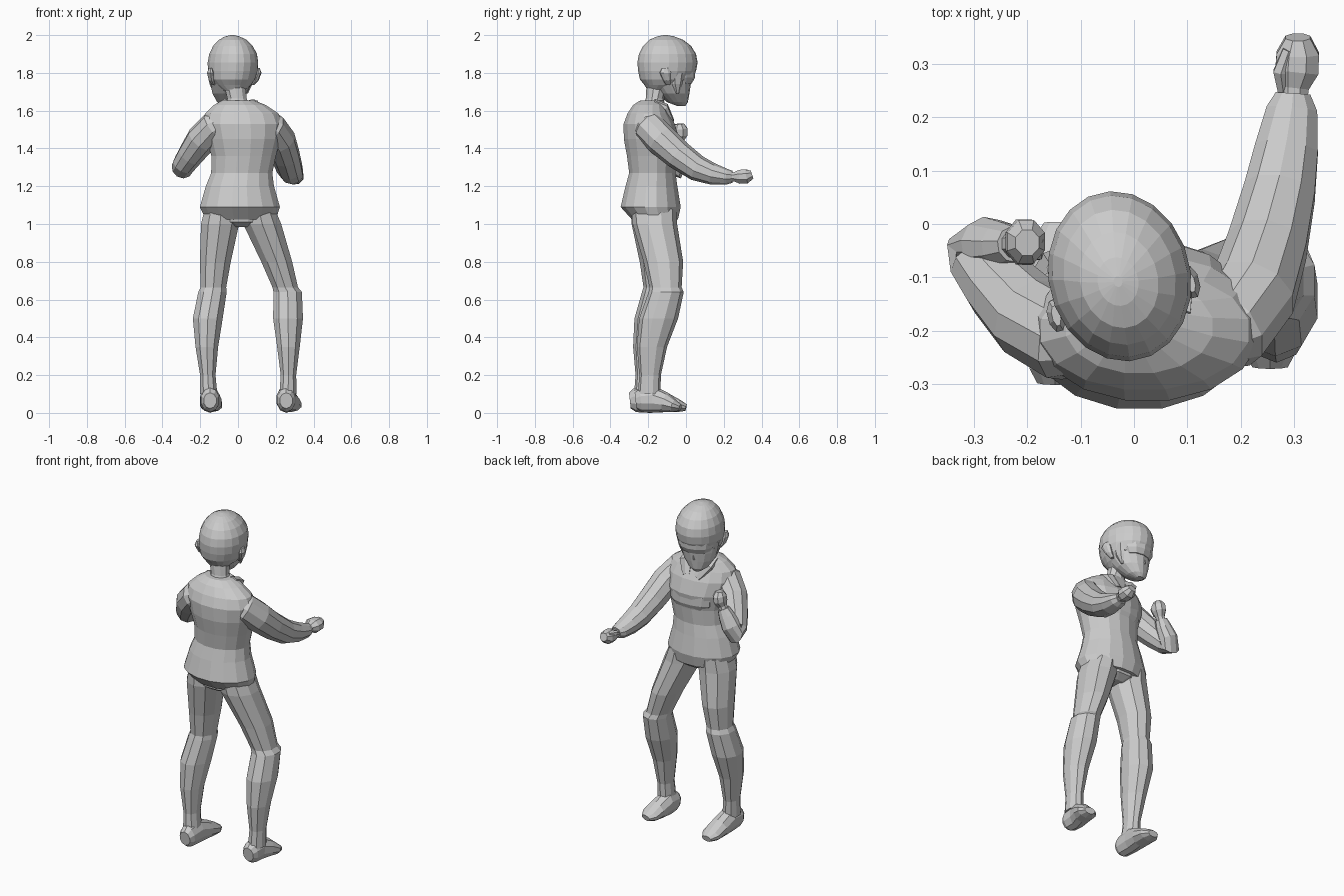
import bpy, bmesh, math
from mathutils import Vector, Matrix


def loft(name, rings, n=12, ref=None, yaw=0, phase=0.5):
    """Skin elliptical rings (x, y, z, r1, r2). Without ref the rings lie flat;
    with ref they stand square to the path, r1 measured along ref."""
    bm = bmesh.new()
    pts = [Vector(r[:3]) for r in rings]
    loops = []
    for i, (p, r) in enumerate(zip(pts, rings)):
        if ref:
            a = (pts[i] - pts[i - 1]).normalized() if i else Vector()
            b = (pts[i + 1] - pts[i]).normalized() if i < len(pts) - 1 else Vector()
            t = (a + b).normalized()
            u = Vector(ref)
            u = (u - t * u.dot(t)).normalized()
            v = t.cross(u)
        else:
            rot = Matrix.Rotation(math.radians(yaw), 3, 'Z')
            u, v = rot @ Vector((1, 0, 0)), rot @ Vector((0, 1, 0))
        ring = []
        for k in range(n):
            ang = 2 * math.pi * (k + phase) / n
            ring.append(bm.verts.new(p + u * r[3] * math.cos(ang) + v * r[4] * math.sin(ang)))
        loops.append(ring)
    for a, b in zip(loops, loops[1:]):
        for k in range(n):
            bm.faces.new((a[k], a[(k + 1) % n], b[(k + 1) % n], b[k]))
    bm.faces.new(loops[0][::-1])
    bm.faces.new(loops[-1])
    bmesh.ops.recalc_face_normals(bm, faces=bm.faces)
    mesh = bpy.data.meshes.new(name)
    bm.to_mesh(mesh)
    bm.free()
    ob = bpy.data.objects.new(name, mesh)
    bpy.context.collection.objects.link(ob)
    return ob


# Flared jumper
loft("jumper", [
    (.015, -.165, 1.025, .190, .125), (.01, -.187, 1.09, .216, .162),
    (.01, -.183, 1.20, .184, .140), (.02, -.178, 1.27, .165, .125),
    (.03, -.180, 1.36, .174, .135), (.03, -.182, 1.45, .200, .150),
    (.025, -.195, 1.53, .215, .138), (.02, -.200, 1.585, .198, .112),
    (.01, -.193, 1.63, .140, .088), (0, -.18, 1.655, .085, .062)], 16)
# Bust and open collar flaps
loft("bust", [(.03, -.10, 1.33, .09, .04), (.03, -.095, 1.39, .135, .060),
              (.03, -.095, 1.44, .140, .058), (.03, -.11, 1.53, .10, .03)], 12)
for s in (-1, 1):
    loft("collar_flap", [(.005 + s * .075, -.17, 1.645, .03, .018), (.005 + s * .07, -.11, 1.62, .042, .02),
                         (.015 + s * .035, -.075, 1.55, .025, .012)], 6, ref=(1, 0, 0))

# Pelvis
loft("pelvis", [(.015, -.17, .985, .06, .07), (.015, -.17, 1.01, .15, .11),
                (.01, -.17, 1.08, .17, .12)], 12)

# Legs with stocking step at the knee
zs = [1.08, 1.0, .8, .665, .64, .5, .35, .2, .1]
rx = [.09, .106, .086, .071, .079, .083, .063, .043, .048]
ry = [.12, .118, .105, .085, .093, .103, .080, .057, .060]
centres = {
    "left": ([-.09, -.095, -.12, -.13, -.135, -.16, -.165, -.16, -.155],
             [-.17, -.17, -.14, -.14, -.14, -.17, -.20, -.21, -.215]),
    "right": ([.11, .128, .205, .25, .263, .265, .267, .267, .265],
              [-.17, -.165, -.12, -.108, -.105, -.145, -.18, -.19, -.195])}
for side, (cx, cy) in centres.items():
    loft(side + "_leg", list(zip(cx, cy, zs, rx, ry)), 10)
    x, toe, heel, turn = (-.148, 0, 0, .01) if side == "left" else (.255, -.03, .03, .035)
    loft(side + "_foot", [
        (x, -.297 + heel, .065, .035, .042), (x, -.27 + heel, .068, .05, .064),
        (x, -.19 + heel * .5, .072, .054, .072), (x + turn * .4, -.11, .055, .06, .053),
        (x + turn * .8, -.04 + toe * .8, .037, .058, .034), (x + turn, toe, .028, .032, .018)],
        10, ref=(1, 0, 0))

# Right arm, reaching forward
X = (1, 0, 0)
loft("right_sleeve", [
    (.12, -.225, 1.545, .055, .055), (.18, -.195, 1.510, .080, .085), (.222, -.13, 1.445, .084, .086),
    (.250, -.04, 1.365, .078, .078), (.273, .06, 1.295, .070, .069), (.286, .14, 1.265, .062, .057),
    (.296, .215, 1.25, .050, .042), (.298, .245, 1.25, .034, .032)], 10, ref=X)
loft("right_hand", [
    (.298, .22, 1.25, .027, .025), (.300, .255, 1.25, .030, .026), (.305, .285, 1.25, .044, .040),
    (.307, .32, 1.252, .043, .040), (.307, .35, 1.262, .025, .024)], 8, ref=X)
loft("right_thumb", [(.28, .25, 1.255, .012, .012), (.275, .285, 1.272, .016, .014),
                     (.29, .325, 1.278, .013, .011)], 6, ref=X)

# Left arm, folded up in front of the chest
bend = (.86, .13, -.5)
loft("left_sleeve", [
    (-.07, -.225, 1.545, .055, .055), (-.13, -.215, 1.515, .080, .082), (-.195, -.175, 1.445, .082, .080),
    (-.252, -.115, 1.365, .070, .070), (-.286, -.072, 1.315, .062, .060),
    (-.295, -.045, 1.295, .058, .056), (-.275, -.04, 1.335, .056, .054),
    (-.245, -.04, 1.39, .047, .044), (-.225, -.038, 1.43, .035, .034)], 10, ref=bend)
loft("left_hand", [
    (-.235, -.038, 1.41, .026, .026), (-.218, -.037, 1.445, .027, .028),
    (-.207, -.034, 1.475, .038, .046), (-.202, -.033, 1.505, .038, .044),
    (-.200, -.035, 1.53, .024, .026)], 8, ref=X)
loft("left_thumb", [(-.205, -.06, 1.455, .012, .012), (-.182, -.055, 1.485, .015, .014),
                    (-.180, -.03, 1.51, .012, .011)], 6, ref=(0, 1, 0))

# Neck
loft("neck", [(0, -.17, 1.62, .064, .058), (-.005, -.165, 1.665, .054, .048),
              (-.015, -.155, 1.72, .058, .055), (-.025, -.145, 1.78, .07, .07)], 10)

# Head turned a little to the left: face, hair cap, nose, ears and side locks
YAW = 14
loft("face", [
    (-.06, -.025, 1.625, .022, .022), (-.055, -.045, 1.645, .055, .055),
    (-.045, -.07, 1.69, .090, .088), (-.038, -.09, 1.74, .108, .116),
    (-.03, -.10, 1.80, .118, .135)], 16, yaw=YAW)
loft("hair_cap", [
    (-.02, -.155, 1.705, .055, .045), (-.025, -.125, 1.735, .095, .095),
    (-.03, -.107, 1.765, .120, .138),
    (-.028, -.10, 1.81, .131, .155), (-.027, -.098, 1.855, .133, .161),
    (-.026, -.098, 1.90, .126, .153), (-.027, -.10, 1.943, .104, .128),
    (-.028, -.105, 1.975, .073, .091), (-.03, -.108, 1.993, .038, .046),
    (-.03, -.108, 2.0, .008, .010)], 20, yaw=YAW)

turn = Matrix.Translation((-.03, -.10, 0)) @ Matrix.Rotation(math.radians(YAW), 4, 'Z')


def on_head(name, rings, n):
    loft(name, rings, n).matrix_world = turn


on_head("nose", [(-.005, .098, 1.69, .010, .014), (-.005, .11, 1.705, .011, .016),
                 (0, .115, 1.75, .006, .008)], 6)
# Fringe: a curved band over the brow
on_head("fringe", [(0, .07, 1.745, .085, .062), (0, .06, 1.775, .105, .088),
                   (0, .04, 1.83, .115, .112)], 12)
for s in (-1, 1):
    on_head("ear", [(s * .105, -.02, 1.735, .008, .012), (s * .120, -.03, 1.76, .015, .022),
                    (s * .130, -.042, 1.80, .017, .032), (s * .130, -.042, 1.825, .008, .020)], 8)
    on_head("hair_lock", [(s * .088, .035, 1.69, .005, .008), (s * .10, .03, 1.74, .015, .028),
                          (s * .108, .03, 1.80, .02, .04)], 6)
